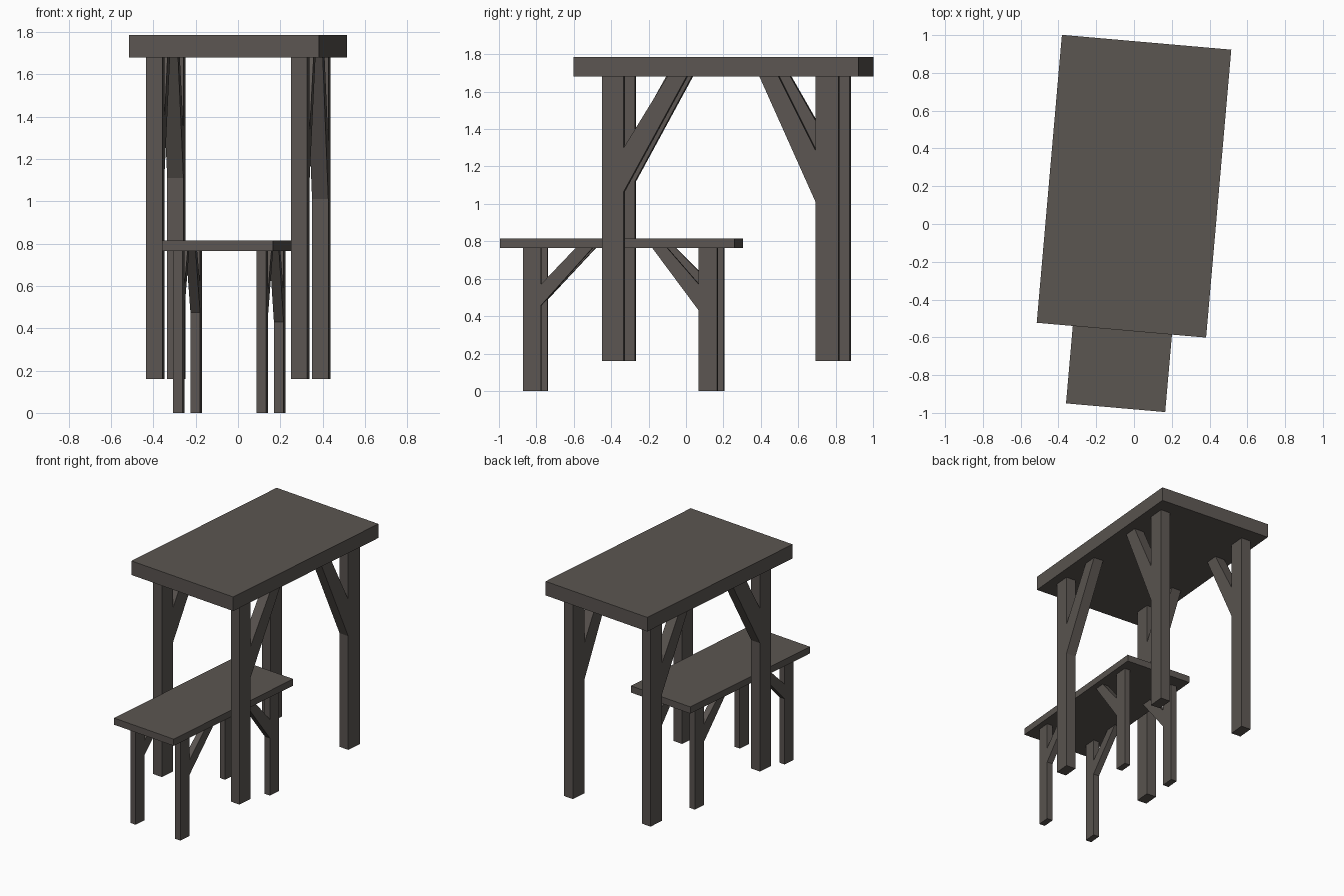
import bpy, bmesh, math
from mathutils import Matrix

if "Cube" in bpy.data.objects:
    bpy.data.objects.remove(bpy.data.objects["Cube"])

wood = bpy.data.materials.new("dark_wood")
wood.diffuse_color = (0.105, 0.092, 0.083, 1)
wood.use_nodes = True
wood.node_tree.nodes["Principled BSDF"].inputs["Base Color"].default_value = wood.diffuse_color


def extrude_profile(name, pts, x0, x1, place):
    """Extrude a (y, z) outline along x and place it in the world."""
    bm = bmesh.new()
    face = bm.faces.new([bm.verts.new((x0, y, z)) for y, z in pts])
    ext = bmesh.ops.extrude_face_region(bm, geom=[face])["geom"]
    moved = [v for v in ext if isinstance(v, bmesh.types.BMVert)]
    bmesh.ops.translate(bm, verts=moved, vec=(x1 - x0, 0, 0))
    bmesh.ops.recalc_face_normals(bm, faces=bm.faces)
    mesh = bpy.data.meshes.new(name)
    bm.to_mesh(mesh)
    bm.free()
    mesh.materials.append(wood)
    obj = bpy.data.objects.new(name, mesh)
    obj.matrix_world = place
    bpy.context.collection.objects.link(obj)


def box(name, x, y, z, place):
    extrude_profile(name, [(y[0], z[0]), (y[1], z[0]), (y[1], z[1]), (y[0], z[1])],
                    x[0], x[1], place)


def trestle(name, centre, half_w, half_l, z, floor, leg_x, leg_y, braces):
    """Slab on four legs, each leg with a diagonal brace up to the slab."""
    place = Matrix.Translation((*centre, 0)) @ Matrix.Rotation(math.radians(-5), 4, 'Z')
    box(name + "_top", (-half_w, half_w), (-half_l, half_l), z, place)
    for side, s in (("left", -1), ("right", 1)):
        x = sorted(s * v for v in leg_x)
        for end in ("front", "back"):
            y = leg_y[end]
            box(f"{name}_{end}_{side}_leg", x, y, (floor, z[0]), place)
            inner = y[1] if end == "front" else y[0]
            # low and high z at the leg, then low-edge and high-edge y at the slab
            z_lo, z_hi, y_lo, y_hi = braces[end, side]
            extrude_profile(f"{name}_{end}_{side}_brace",
                            [(inner, z_lo), (y_lo, z[0]), (y_hi, z[0]), (inner, z_hi)],
                            x[0], x[1], place)


# Tall table
trestle("table", (0, 0.2), 0.45, 0.765, (1.68, 1.785), 0.16, (0.305, 0.382),
        {"front": (-0.618, -0.502), "back": (0.528, 0.651)},
        {("front", "right"): (1.065, 1.30, -0.165, -0.268),
         ("front", "left"): (1.12, 1.38, -0.197, -0.335),
         ("back", "right"): (1.01, 1.285, 0.227, 0.329),
         ("back", "left"): (1.11, 1.34, 0.235, 0.333)})

# Bench
trestle("bench", (-0.0425, -0.345), 0.2635, 0.63, (0.765, 0.815), 0.0, (0.175, 0.221),
        {"front": (-0.508, -0.413), "back": (0.434, 0.533)},
        {("front", "right"): (0.457, 0.57, -0.136, -0.226),
         ("front", "left"): (0.49, 0.60, -0.155, -0.245),
         ("back", "right"): (0.43, 0.57, 0.184, 0.264),
         ("back", "left"): (0.475, 0.605, 0.19, 0.274)})
